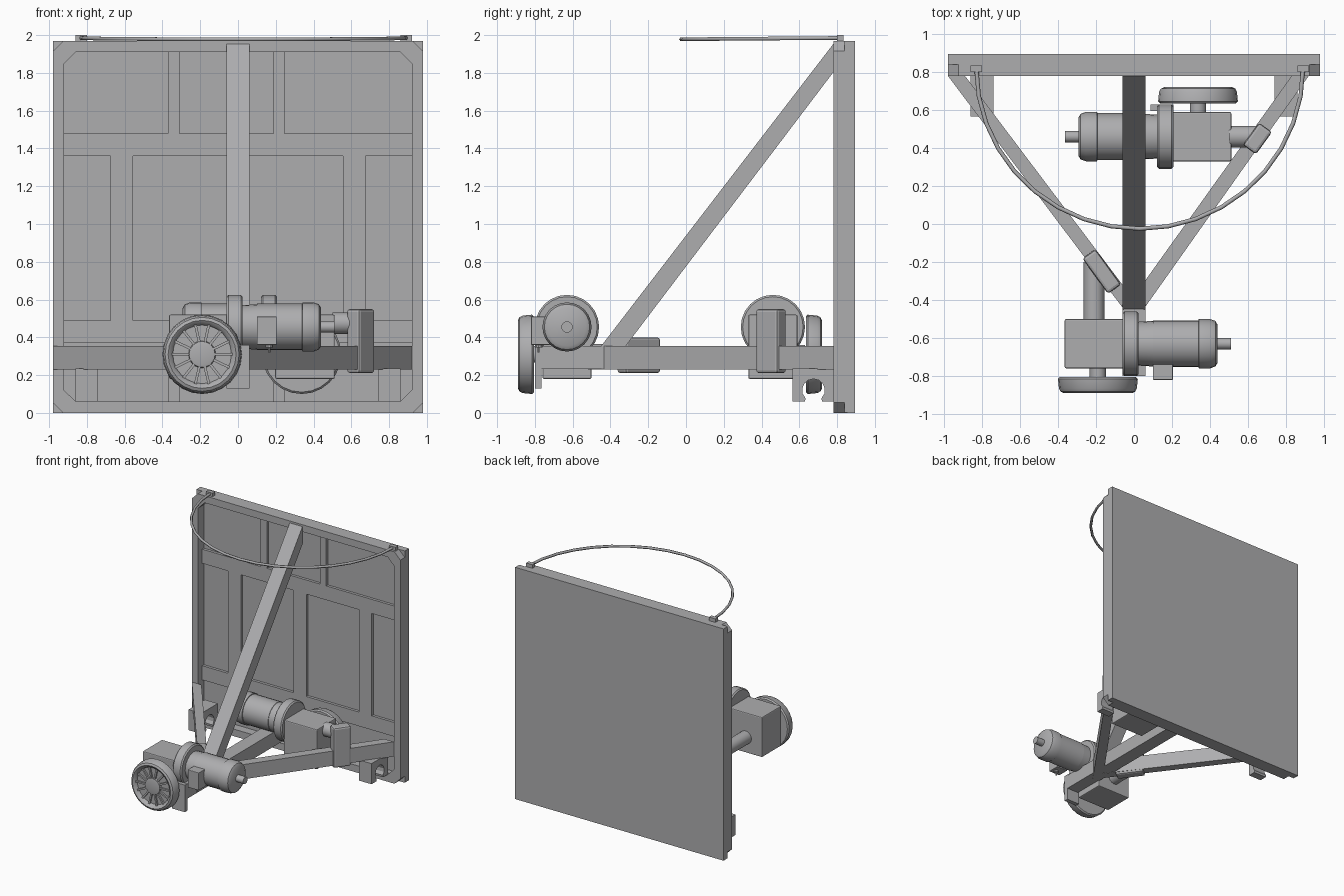
import bpy, bmesh, math
from mathutils import Vector, Matrix

if "Cube" in bpy.data.objects:
    bpy.data.objects.remove(bpy.data.objects["Cube"])

grey = bpy.data.materials.new("plain_grey")
grey.diffuse_color = (0.42, 0.42, 0.43, 1)
grey.use_nodes = True
grey.node_tree.nodes["Principled BSDF"].inputs["Base Color"].default_value = grey.diffuse_color


def finish(name, bm, bevel=0, smooth=False):
    bmesh.ops.recalc_face_normals(bm, faces=bm.faces)
    me = bpy.data.meshes.new(name)
    bm.to_mesh(me)
    bm.free()
    me.materials.append(grey)
    ob = bpy.data.objects.new(name, me)
    bpy.context.collection.objects.link(ob)
    if bevel:
        m = ob.modifiers.new("bevel", 'BEVEL')
        m.width, m.segments = bevel, 2
    if smooth:
        bpy.context.view_layer.objects.active = ob
        ob.select_set(True)
        bpy.ops.object.shade_smooth_by_angle(angle=math.radians(35))
        ob.select_set(False)
    return ob


def place(axis, a, b, t):
    """2D outline point + depth along axis -> 3D"""
    return {'x': (t, a, b), 'y': (a, t, b), 'z': (a, b, t)}[axis]


def prism(name, axis, pts, lo, hi, bevel=0):
    bm = bmesh.new()
    f = bm.faces.new([bm.verts.new(place(axis, a, b, lo)) for a, b in pts])
    ex = bmesh.ops.extrude_face_region(bm, geom=[f])['geom']
    d = Vector(place(axis, 0, 0, hi - lo))
    bmesh.ops.translate(bm, vec=d, verts=[v for v in ex if isinstance(v, bmesh.types.BMVert)])
    return finish(name, bm, bevel)


def box(name, x0, x1, y0, y1, z0, z1, bevel=0):
    return prism(name, 'z', [(x0, y0), (x1, y0), (x1, y1), (x0, y1)], z0, z1, bevel)


def lathe(name, axis, prof, centre, seg=24):
    """profile of (position along axis, radius), both ends capped"""
    bm = bmesh.new()
    rings = []
    for t, r in prof:
        rings.append([bm.verts.new(Vector(centre) + Vector(place(
            axis, r * math.cos(2 * math.pi * k / seg), r * math.sin(2 * math.pi * k / seg), t)))
            for k in range(seg)])
    for p, q in zip(rings, rings[1:]):
        for k in range(seg):
            bm.faces.new((p[k], p[k - 1], q[k - 1], q[k]))
    bm.faces.new(rings[0])
    bm.faces.new(rings[-1])
    return finish(name, bm, smooth=True)


# wall panel: flat sheet with full-size rear edge
def octagon(x, z0, z1, c):
    return [(-x + c, z0), (x - c, z0), (x, z0 + c), (x, z1 - c),
            (x - c, z1), (-x + c, z1), (-x, z1 - c), (-x, z0 + c)]


def ring(name, outer, inner, y0, y1):
    bm = bmesh.new()
    loops = [[bm.verts.new((a, y, b)) for a, b in pts]
             for pts, y in ((outer, y0), (inner, y0), (inner, y1), (outer, y1))]
    for i in range(4):
        p, q = loops[i], loops[(i + 1) % 4]
        for k in range(len(p)):
            bm.faces.new((p[k], p[k - 1], q[k - 1], q[k]))
    return finish(name, bm)


box("panel_sheet", -0.98, 0.98, 0.855, 0.895, 0, 1.97)
ring("panel_frame_front", octagon(0.98, 0, 1.97, 0.055), octagon(0.92, 0.06, 1.91, 0.06), 0.78, 0.84)
ring("panel_frame_rear", octagon(0.98, 0, 1.97, 0.001), octagon(0.92, 0.06, 1.91, 0.06), 0.84, 0.857)

# ribs on the inside of the panel
for z0, z1 in ((1.36, 1.48), (0.37, 0.49)):
    box("cross_rib", -0.92, 0.92, 0.832, 0.856, z0, z1)
for z0, z1 in ((1.48, 1.91), (0.06, 0.37)):
    for x in (-0.34, 0.217):
        box("short_rib", x - 0.03, x + 0.03, 0.832, 0.856, z0, z1)
for x in (-0.615, 0, 0.615):
    box("long_rib", x - 0.06, x + 0.06, 0.832, 0.856, 0.49, 1.36)

# base beams and diagonal brace
prism("left_beam", 'z', [(-0.98, 0.78), (-0.89, 0.78), (0, -0.40), (0, -0.52)], 0.23, 0.355)
prism("right_beam", 'z', [(0.92, 0.78), (0.83, 0.78), (0, -0.38), (0, -0.52)], 0.23, 0.355)
box("centre_beam", -0.06, 0.06, -0.80, 0.78, 0.232, 0.353)
box("beam_end_plate", -0.06, 0.06, -0.80, -0.765, 0.13, 0.36)
prism("diagonal_brace", 'x', [(-0.46, 0.34), (-0.33, 0.34), (0.785, 1.81), (0.785, 1.96)], -0.06, 0.06)

# saddle feet below the beams, with an arched opening
arch = [(0.675 + 0.06 * math.cos(a), 0.12 + 0.06 * math.sin(a))
        for a in [math.pi * (1.25 - 1.5 * k / 10) for k in range(11)]]
for x in (-0.80, 0.80):
    prism("saddle_foot", 'x', [(0.785, 0.06), (0.785, 0.235), (0.565, 0.235), (0.565, 0.06),
                               (0.63, 0.06)] + arch + [(0.72, 0.06)], x - 0.06, x + 0.06)

# rope handle along the top edge
for x in (-0.83, 0.89):
    box("rope_anchor", x - 0.03, x + 0.03, 0.80, 0.835, 1.94, 2.0)
cu = bpy.data.curves.new("rope", 'CURVE')
cu.dimensions, cu.bevel_depth, cu.bevel_resolution = '3D', 0.011, 1
sp = cu.splines.new('POLY')
sp.points.add(18)
for k, p in enumerate(sp.points):
    a = math.pi * k / 18
    p.co = (0.03 - 0.86 * math.cos(a), 0.82 - 0.845 * math.sin(a), 1.985 - 0.007 * math.sin(a), 1)
cu.materials.append(grey)
bpy.context.collection.objects.link(bpy.data.objects.new("rope", cu))


# motor, gearbox and wheel unit
def drive_unit(side):
    c = (0, -0.63, 0.455)
    parts = [
        lathe(side + "_motor", 'x', [(0.02, 0.115), (0.10, 0.12), (0.101, 0.123), (0.34, 0.123),
              (0.341, 0.13), (0.40, 0.13), (0.428, 0.12), (0.44, 0.10)], c),
        lathe(side + "_motor_shaft", 'x', [(0.43, 0.03), (0.51, 0.03)], c, 16),
        lathe(side + "_flange", 'x', [(-0.06, 0.16), (-0.05, 0.17), (0.015, 0.17), (0.025, 0.16)], c),
        box(side + "_gearbox", -0.365, -0.05, -0.76, -0.50, 0.18, 0.52, 0.008),
        box(side + "_side_bracket", -0.06, 0.06, -0.80, -0.765, 0.24, 0.36),
    ]
    # wheel with hollow face
    w = (-0.19, 0, 0.31)
    parts.append(lathe(side + "_wheel", 'y', [(-0.805, 0.20), (-0.815, 0.21), (-0.865, 0.205),
        (-0.882, 0.196), (-0.89, 0.18), (-0.878, 0.162), (-0.86, 0.155), (-0.86, 0.072),
        (-0.876, 0.068), (-0.88, 0.05)], w))
    parts.append(lathe(side + "_wheel_hub", 'y', [(-0.81, 0.043), (-0.75, 0.043)], w, 16))
    for k in range(14):
        sp = box(side + "_spoke", 0.05, 0.16, -0.874, -0.855, -0.007, 0.007)
        sp.matrix_world = Matrix.Translation(w) @ Matrix.Rotation(2 * math.pi * k / 14, 4, 'Y')
        parts.append(sp)
    return parts


drive_unit("front")
turn = Matrix.Translation((0.147, -0.17, 0)) @ Matrix.Rotation(math.pi, 4, 'Z')
for ob in drive_unit("rear"):
    # spokes were placed this frame, so compose from their basis matrix
    ob.matrix_world = turn @ ob.matrix_basis

# terminal box on the front motor with cable gland
box("terminal_box", 0.10, 0.205, -0.82, -0.72, 0.36, 0.51, 0.004)
lathe("cable_gland", 'z', [(0.32, 0.006), (0.345, 0.006), (0.346, 0.02), (0.365, 0.02)], (0.165, -0.78, 0), 10)

# axles and the clamps that hold them on the slanted beams
lathe("front_axle", 'y', [(-0.51, 0.055), (-0.20, 0.055)], (-0.21, 0, 0.31))
lathe("rear_axle", 'x', [(0.50, 0.057), (0.65, 0.057)], (0, 0.46, 0.475))


def clamp(name, x, y, length, thick, z0, z1, ang):
    ob = box(name, -length / 2, length / 2, -thick / 2, thick / 2, z0, z1, 0.015)
    ob.matrix_world = Matrix.Translation((x, y, 0)) @ Matrix.Rotation(math.radians(ang), 4, 'Z')


clamp("front_clamp", -0.17, -0.25, 0.23, 0.085, 0.21, 0.40, -54)
clamp("rear_clamp", 0.65, 0.45, 0.145, 0.085, 0.21, 0.55, 54)
